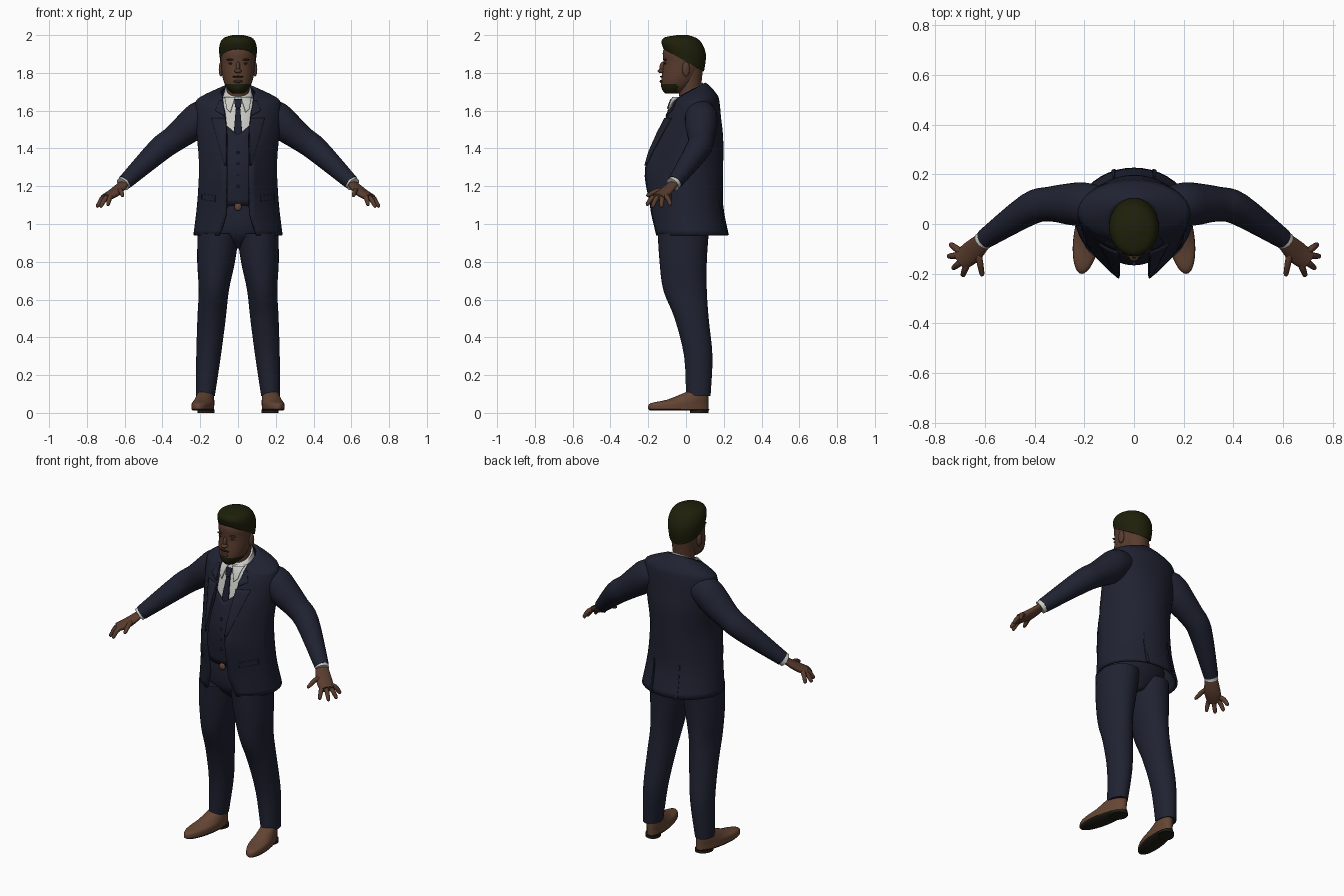
import bpy, bmesh
from math import sin, cos, pi, asin
from mathutils import Vector

if "Cube" in bpy.data.objects:
    bpy.data.objects.remove(bpy.data.objects["Cube"])


def material(name, *rgb):
    m = bpy.data.materials.new(name)
    m.use_nodes = True
    m.diffuse_color = (*rgb, 1)
    m.node_tree.nodes["Principled BSDF"].inputs["Base Color"].default_value = (*rgb, 1)
    return m


SUIT = material("navy cloth", .014, .016, .031)
TIE = material("dark navy silk", .011, .013, .027)
SHIRT = material("white cotton", .6, .6, .57)
SKIN = material("brown skin", .1, .045, .027)
SHADE = material("dark brown", .05, .022, .015)
HAIR = material("black hair", .013, .014, .003)
LEATHER = material("brown leather", .13, .06, .034)
SOLE = material("dark sole", .014, .013, .008)
made = []


def finish(name, bm, materials, mirror=False, thickness=0, paint=None):
    """Turn a bmesh into a named object with its materials and modifiers."""
    bmesh.ops.recalc_face_normals(bm, faces=bm.faces)
    if paint:
        for face in bm.faces:
            face.material_index = paint(face.calc_center_median())
    mesh = bpy.data.meshes.new(name)
    bm.to_mesh(mesh)
    bm.free()
    for m in materials:
        mesh.materials.append(m)
    ob = bpy.data.objects.new(name, mesh)
    bpy.context.collection.objects.link(ob)
    made.append(ob)
    if mirror:
        ob.modifiers.new("mirror", 'MIRROR')
    if thickness:
        solid = ob.modifiers.new("thickness", 'SOLIDIFY')
        solid.thickness, solid.offset = thickness, 0


def curve_through(rows, steps=4):
    """Smooth curve through a few rows of any length."""
    rows = [Vector(r) for r in rows]
    pad = [rows[0], *rows, rows[-1]]
    out = []
    for a, b, c, d in zip(pad, pad[1:], pad[2:], pad[3:]):
        for i in range(steps):
            t = i / steps
            out.append(b + ((c - a) * t + (a * 2 - b * 5 + c * 4 - d) * t ** 2
                            + (b * 3 - c * 3 + d - a) * t ** 3) / 2)
    return [*out, rows[-1]]


def bridge(bm, rings, closed=True):
    loops = [[bm.verts.new(p) for p in ring] for ring in rings]
    count = len(loops[0])
    for a, b in zip(loops, loops[1:]):
        for i in range(count if closed else count - 1):
            j = (i + 1) % count
            bm.faces.new((a[i], a[j], b[j], b[i]))
    if closed:
        bm.faces.new(loops[0])
        bm.faces.new(loops[-1])


def level(v):
    return v


def section(z, width, front, back, power=2, gap=0, steps=18):
    """Horizontal ring between two depths; power shapes and gap opens its front."""
    middle, depth = (front + back) / 2, (back - front) / 2
    start = asin((gap / width) ** (power / 2)) if gap else 0
    half = []
    for i in range(steps + 1):
        t = start + (pi - start) * i / steps
        s, c = abs(sin(t)), cos(t)
        e = 2 / power if c > 0 else 1
        y = -depth * c ** e if c > 0 else -depth * c
        half.append(Vector((width * s ** e, middle + y, z)))
    other = [Vector((-v.x, v.y, v.z)) for v in reversed(half)]
    return half + (other[1:] if gap else other[1:-1])


def loft(name, rows, *materials, warp=level, closed=True, **options):
    bm = bmesh.new()
    bridge(bm, [[warp(v) for v in section(*row)] for row in rows], closed)
    finish(name, bm, materials, **options)


def tube(name, path, mat, flat=1, sides=20):
    """Mirrored pair of tubes through rows of x, y, z and radius."""
    rows = curve_through(path)
    points = [row.xyz for row in rows]
    bm, rings = bmesh.new(), []
    for i, (p, row) in enumerate(zip(points, rows)):
        along = points[min(i + 1, len(points) - 1)] - points[max(i - 1, 0)]
        side = along.cross(Vector((0, 0, 1))).normalized()
        up = side.cross(along.normalized()) * flat
        turns = [2 * pi * k / sides for k in range(sides)]
        rings.append([p + (side * cos(a) + up * sin(a)) * row[3] for a in turns])
    bridge(bm, rings)
    finish(name, bm, [mat], mirror=True)


def patch(name, rows, corners, mat, lift=.01, behind=False, warp=level, cells=12):
    """Mirrored thin plate with four x, z corners, laid on a lofted surface."""
    a, b, c, d = [Vector(corner) for corner in corners]
    bm, grid = bmesh.new(), []
    for i in range(cells + 1):
        line = []
        for j in range(cells + 1):
            x, z = a.lerp(b, j / cells).lerp(d.lerp(c, j / cells), i / cells)
            low, high = next((p for p in zip(rows, rows[1:]) if p[1][0] >= z),
                             (rows[-2], rows[-1]))
            row = low.lerp(high, (z - low[0]) / (high[0] - low[0]))
            front, back = row[2], row[3]
            power = row[4] if len(row) > 4 and not behind else 2
            reach = (1 - min(1, x / row[1]) ** power) ** (1 / power)
            y = (back - front) / 2 * reach + lift
            line.append(warp(Vector((x, (front + back) / 2 + (y if behind else -y), z))))
        grid.append(line)
    bridge(bm, grid, False)
    finish(name, bm, [mat], mirror=True, thickness=.006)


def ball(name, at, size, mat, mirror=False):
    bm = bmesh.new()
    bmesh.ops.create_uvsphere(bm, u_segments=16, v_segments=10, radius=1)
    for v in bm.verts:
        v.co = Vector([p + q * s for p, q, s in zip(at, v.co, size)])
    finish(name, bm, [mat], mirror=mirror)


# Jacket: open shell, keenest at the button, cut away at the hem
def collar_slope(v):
    return Vector((v.x, v.y, v.z + max(0, v.z - 1.6) * 5 * (v.y - .04)))


def opening(z):
    return .06 + max(0, 1.05 - z) / 3 + max(0, z - 1.5) / 10


jacket = [Vector((*row, 1.2 + 2 * abs(row[0] - 1.33), opening(row[0])))
          for row in curve_through([
              (.94, .23, -.17, .22), (1.1, .21, -.2, .19), (1.3, .2, -.25, .19),
              (1.45, .21, -.18, .19), (1.55, .22, -.12, .18), (1.63, .22, -.08, .17),
              (1.66, .2, -.07, .15), (1.71, .09, -.07, .1)])]
loft("jacket", jacket, SUIT, warp=collar_slope, closed=False, thickness=.014)
for name, corners in {
        "lapels": ((.06, 1.31), (.07, 1.31), (.14, 1.56), (.065, 1.56)),
        "jacket_collar": ((.07, 1.57), (.12, 1.6), (.1, 1.69), (.08, 1.7)),
        "pocket_flaps": ((.12, 1.12), (.19, 1.13), (.19, 1.16), (.12, 1.15))}.items():
    patch(name, jacket, corners, SUIT, warp=collar_slope)
patch("back_vents", jacket, ((.075, .94), (.09, .94), (.085, 1.13), (.08, 1.13)), SUIT, behind=True)

# Sleeves, cuffs and hands
tube("sleeves", [(.11, .07, 1.58, .07), (.19, .08, 1.57, .085), (.25, .08, 1.52, .085),
                 (.34, .08, 1.45, .07), (.42, .06, 1.39, .065), (.6, -.06, 1.22, .04)], SUIT)
tube("shirt_cuffs", [(.59, -.05, 1.23, .036), (.61, -.07, 1.21, .038)], SHIRT)
tube("palms", [(.59, -.05, 1.23, .03), (.65, -.11, 1.17, .045), (.7, -.15, 1.14, .04)], SKIN, .5)


def finger(name, base, tip):
    base, tip = Vector(base), Vector(tip)
    knuckle = base.lerp(tip, .5) + Vector((0, 0, .01))
    tube(name, [(*base, .014), (*knuckle, .013), (*base.lerp(tip, .9), .01), (*tip, .004)],
         SKIN, sides=10)


tips = {"little_fingers": (.74, -.08, 1.1), "ring_fingers": (.75, -.13, 1.09),
        "middle_fingers": (.73, -.18, 1.09), "index_fingers": (.69, -.21, 1.1)}
for i, (name, tip) in enumerate(tips.items()):
    finger(name, Vector((.7, -.11, 1.15)) - Vector((.01, .015, 0)) * i, tip)
finger("thumbs", (.63, -.1, 1.18), (.61, -.21, 1.15))

# Shirt, waistcoat front and tie
shirt = curve_through([(1.08, .16, -.13, .14), (1.3, .16, -.15, .15), (1.5, .17, -.11, .15),
                       (1.62, .14, -.08, .11), (1.67, .08, -.06, .09)])
loft("shirt", shirt, SHIRT)
patch("waistcoat", shirt, ((0, 1.1), (.14, 1.09), (.12, 1.57), (0, 1.47)), SUIT, .013)
patch("tie_blade", shirt, ((0, 1.45), (.024, 1.46), (.01, 1.63), (0, 1.63)), TIE, .008)
patch("tie_knot", shirt, ((0, 1.61), (.015, 1.62), (.02, 1.66), (0, 1.66)), TIE, .015)
patch("collar_points", shirt, ((.04, 1.59), (.06, 1.61), (.07, 1.67), (.015, 1.67)), SHIRT, .012)
loft("shirt_collar", [(1.68, .08, -.06, .1), (1.72, .07, -.05, .09)], SHIRT, warp=collar_slope)
for i in range(4):
    ball("waistcoat_button", (0, -.16, 1.2 + .06 * i), [.008] * 3, TIE)
ball("belt_buckle", (0, -.15, 1.09), (.02, .01, .02), LEATHER)

# Trousers, legs splayed toward the floor
loft("trouser_hips", curve_through([(.87, .03, -.06, .06), (.93, .16, -.12, .1), (1, .19, -.14, .13),
                                    (1.11, .17, -.14, .13)]), SUIT)
loft("trouser_legs", curve_through([(.95, .11, -.15, .12), (.8, .1, -.14, .11), (.65, .08, -.12, .11),
                                    (.5, .075, -.06, .12), (.3, .065, -.01, .14), (.09, .05, 0, .13)]),
     SUIT, mirror=True, warp=lambda v: v + Vector((.18 - .08 * v.z, 0, 0)))


# Shoes, toes turned out
def toe_out(v):
    return v + Vector((.18 - .15 * v.y, 0, 0))


for name, rows, mat in (
        ("shoes", [(.02, .055, -.2, .12), (.05, .055, -.19, .12),
                   (.07, .05, -.1, .12), (.11, .04, 0, .12)], LEATHER),
        ("soles", [(.012, .05, -.19, .12), (.02, .056, -.2, .125)], SOLE),
        ("heels", [(0, .045, .02, .12), (.015, .045, .02, .12)], SOLE)):
    loft(name, curve_through(rows), mat, warp=toe_out, mirror=True)

# Neck, head with bearded chin, and hair lower at the nape
loft("neck", curve_through([(1.62, .06, -.03, .08), (1.72, .06, -.04, .08), (1.82, .07, -.05, .09)]), SKIN)
loft("head", curve_through([(1.69, .03, -.11, -.04), (1.72, .06, -.13, .02), (1.77, .08, -.13, .06),
                            (1.85, .09, -.12, .09), (1.92, .09, -.12, .09), (1.98, .05, -.07, .04)]),
     SKIN, HAIR, paint=lambda c: int(c.z < 1.745 and c.y < -.045))
loft("hair", curve_through([(1.86, .095, -.12, .095), (1.93, .1, -.13, .105), (1.98, .08, -.11, .07),
                            (2, .03, -.05, .01)]),
     HAIR, warp=lambda v: v - Vector((0, 0, (2 - v.z) * 4 * v.y)))

# Facial features
ball("nose_bridge", (0, -.12, 1.83), (.012, .02, .03), SKIN)
ball("nose_tip", (0, -.13, 1.81), (.02, .02, .012), SKIN)
ball("lips", (0, -.13, 1.755), (.024, .01, .008), SHADE)
ball("moustache", (0, -.13, 1.78), (.03, .008, .005), HAIR)
ball("eyes", (.04, -.11, 1.85), (.012, .006, .005), SHADE, True)
ball("eyebrows", (.04, -.11, 1.87), (.02, .01, .005), SHADE, True)
ball("ears", (.09, 0, 1.82), (.012, .02, .04), SKIN, True)

# Soft shading that keeps hard edges
bpy.ops.object.select_all(action='DESELECT')
for ob in made:
    ob.select_set(True)
bpy.context.view_layer.objects.active = made[0]
bpy.ops.object.shade_smooth_by_angle(angle=pi / 3)
